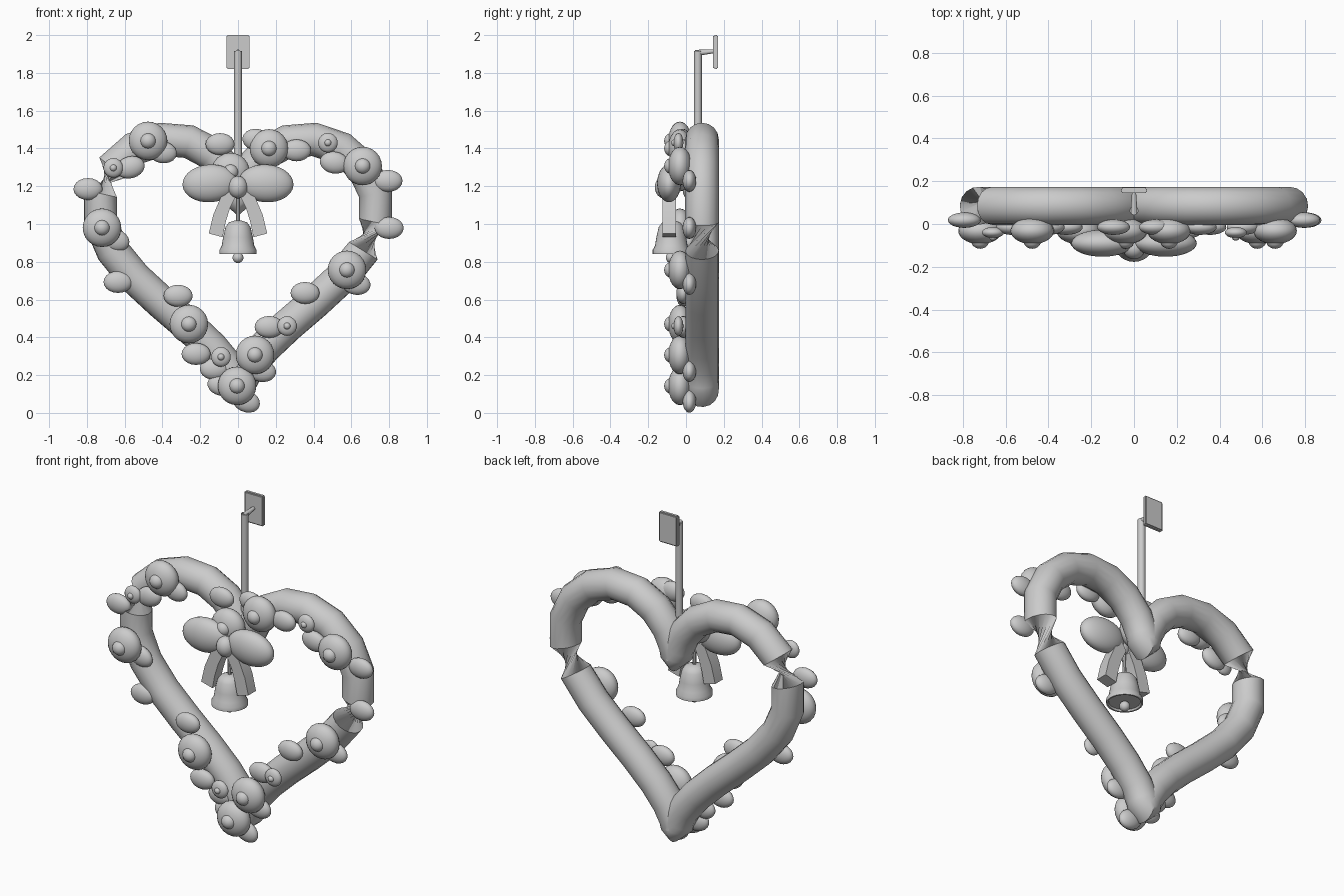
import bpy, bmesh, math
from mathutils import Vector, Matrix

if "Cube" in bpy.data.objects:
    bpy.data.objects.remove(bpy.data.objects["Cube"])

grey = bpy.data.materials.new("soft grey")
grey.diffuse_color = (0.6, 0.6, 0.6, 1)
grey.use_nodes = True
grey.node_tree.nodes["Principled BSDF"].inputs["Base Color"].default_value = grey.diffuse_color


def finish(bm, name, smooth=True):
    bmesh.ops.recalc_face_normals(bm, faces=bm.faces)
    me = bpy.data.meshes.new(name)
    bm.to_mesh(me)
    bm.free()
    ob = bpy.data.objects.new(name, me)
    bpy.context.collection.objects.link(ob)
    me.materials.append(grey)
    if smooth:
        bpy.context.view_layer.objects.active = ob
        bpy.ops.object.select_all(action='DESELECT')
        ob.select_set(True)
        bpy.ops.object.shade_smooth_by_angle(angle=math.radians(40))
    return ob


def ellipsoid(name, loc, radii, tilt=0, seg=24, rings=14):
    """Ellipsoid with its poles along y, tilted in the front plane."""
    bm = bmesh.new()
    bmesh.ops.create_uvsphere(bm, u_segments=seg, v_segments=rings, radius=1)
    m = (Matrix.Translation(loc) @ Matrix.Rotation(math.radians(tilt), 4, 'Y')
         @ Matrix.Diagonal((*radii, 1)) @ Matrix.Rotation(math.pi / 2, 4, 'X'))
    bmesh.ops.transform(bm, matrix=m, verts=bm.verts)
    return finish(bm, name)


def box(name, loc, size, bevel=0.006):
    bm = bmesh.new()
    bmesh.ops.create_cube(bm, size=1)
    bmesh.ops.transform(bm, verts=bm.verts,
                        matrix=Matrix.Translation(loc) @ Matrix.Diagonal((*size, 1)))
    bmesh.ops.bevel(bm, geom=bm.edges[:], offset=bevel, segments=2, affect='EDGES')
    return finish(bm, name)


def rod(name, a, b, r1, r2, seg=14):
    a, b = Vector(a), Vector(b)
    bm = bmesh.new()
    bmesh.ops.create_cone(bm, cap_ends=True, segments=seg, radius1=r1, radius2=r2,
                          depth=(b - a).length)
    m = Matrix.Translation((a + b) / 2) @ (b - a).to_track_quat('Z', 'Y').to_matrix().to_4x4()
    bmesh.ops.transform(bm, matrix=m, verts=bm.verts)
    return finish(bm, name)


def lathe(name, profile, y, seg=28):
    bm = bmesh.new()
    rows = [[bm.verts.new((r * math.cos(k * math.tau / seg),
                           y + r * math.sin(k * math.tau / seg), z))
             for k in range(seg)] for r, z in profile]
    for a, b in zip(rows, rows[1:]):
        for k in range(seg):
            j = (k + 1) % seg
            bm.faces.new((a[k], a[j], b[j], b[k]))
    bm.faces.new(rows[0])
    bm.faces.new(rows[-1])
    return finish(bm, name)


# Heart wreath: a tube with half-turn twists that pinch it on each side
def heart(t):
    return Vector((0.046 * 16 * math.sin(t) ** 3, 0.085, 0.902 + 0.046 * (
        13 * math.cos(t) - 5 * math.cos(2 * t) - 2 * math.cos(3 * t) - math.cos(4 * t))))


STEP, SIDES, RADIUS = math.tau / 36, 16, 0.089
ts = sorted([(i + 0.5) * STEP for i in range(36)] + [0, math.pi])
pts = [heart(t) for t in ts]
bm = bmesh.new()
rings = []
for i, (t, p) in enumerate(zip(ts, pts)):
    tan = (pts[(i + 1) % len(pts)] - pts[i - 1]).normalized()
    side = Vector((0, 1, 0)).cross(tan)
    twist = math.pi * 0.85 if 10 * STEP < t < math.tau - 8 * STEP else 0
    rings.append([bm.verts.new(p + RADIUS * (math.cos(a) * side + math.sin(a) * Vector((0, 1, 0))))
                  for a in (k * math.tau / SIDES + twist for k in range(SIDES))])
for i, a in enumerate(rings):
    b = rings[(i + 1) % len(rings)]
    for k in range(SIDES):
        j = (k + 1) % SIDES
        bm.faces.new((a[k], a[j], b[j], b[k]))
finish(bm, "heart_wreath")

# Large flowers: flattened dome with a round centre
for x, z in [(-.476, 1.44), (.164, 1.40), (.66, 1.307), (-.72, .98), (-.26, .47),
             (.577, .757), (.09, .307), (-.005, .143), (-.04, 1.275)]:
    ellipsoid("flower", (x, -.032, z), (.102, .062, .102))
    ellipsoid("flower_centre", (x, -.078, z), (.042, .038, .042), seg=16, rings=10)

# Small buds
for x, z in [(-.66, 1.297), (.476, 1.43), (.26, .46), (-.09, .296)]:
    ellipsoid("bud", (x, -.04, z), (.052, .026, .052), seg=18, rings=10)
    ellipsoid("bud_centre", (x, -.06, z), (.019, .018, .019), seg=12, rings=8)

# Leaves: x, z, tilt in degrees
for x, z, tilt in [(-.794, 1.185, 0), (-.635, .693, 0), (-.317, .62, 0), (-.222, .312, 0),
                   (-.57, 1.30, -15), (-.095, 1.423, 0), (.10, 1.445, 10), (.31, 1.39, 0),
                   (.51, 1.325, 10), (.794, 1.228, 0), (.80, .979, 0), (.355, .635, 0),
                   (.165, .455, 0), (.625, .683, 10), (.125, .222, 10), (.042, .063, 25),
                   (-.125, .233, 0), (-.65, .915, 20), (-.085, .148, 10), (-.40, 1.38, 10)]:
    y = .018 if abs(x) > .6 or z < .25 else -.015
    ellipsoid("leaf", (x, y, z), (.077, .036, .058), tilt, seg=20, rings=12)

# Bow loops, tails and knot
for s in (-1, 1):
    ellipsoid("bow_loop", (s * .148, -.09, 1.215), (.146, .063, .1), s * 4, seg=28, rings=16)
    bm = bmesh.new()
    rows = []
    for cx, cz, ang in [(.03, 1.18, 60), (.068, 1.11, 50), (.098, 1.03, 30), (.118, .94, 15)]:
        d = Vector((math.cos(math.radians(ang)), 0, math.sin(math.radians(ang)))) * .038
        rows.append([bm.verts.new((s * (cx + u * d.x), -.088 + v * .036, cz + u * d.z))
                     for u, v in ((-1, -1), (1, -1), (1, 1), (-1, 1))])
    for a, b in zip(rows, rows[1:]):
        for k in range(4):
            bm.faces.new((a[k], a[(k + 1) % 4], b[(k + 1) % 4], b[k]))
    bm.faces.new(rows[0])
    bm.faces.new(rows[-1])
    finish(bm, "bow_tail")
ellipsoid("bow_knot", (0, -.115, 1.195), (.052, .05, .06), seg=20, rings=12)

# Bell with clapper and string
lathe("bell", [(.085, .85), (.09, .84), (.099, .84), (.099, .862), (.086, .885), (.079, .93),
               (.066, .985), (.048, 1.008), (.02, 1.018)], -.078)
ellipsoid("clapper", (0, -.078, .822), (.029, .029, .029), seg=16, rings=10)
rod("bell_string", (0, -.078, 1.01), (0, -.085, 1.18), .01, .01, 8)

# Hanger: rod, arm and wall plate
rod("hanger_rod", (0, .063, 1.13), (0, .063, 1.915), .021, .021)
rod("hanger_arm", (0, .05, 1.905), (0, .15, 1.915), .017, .01)
box("wall_plate", (0, .157, 1.91), (.122, .026, .18))
